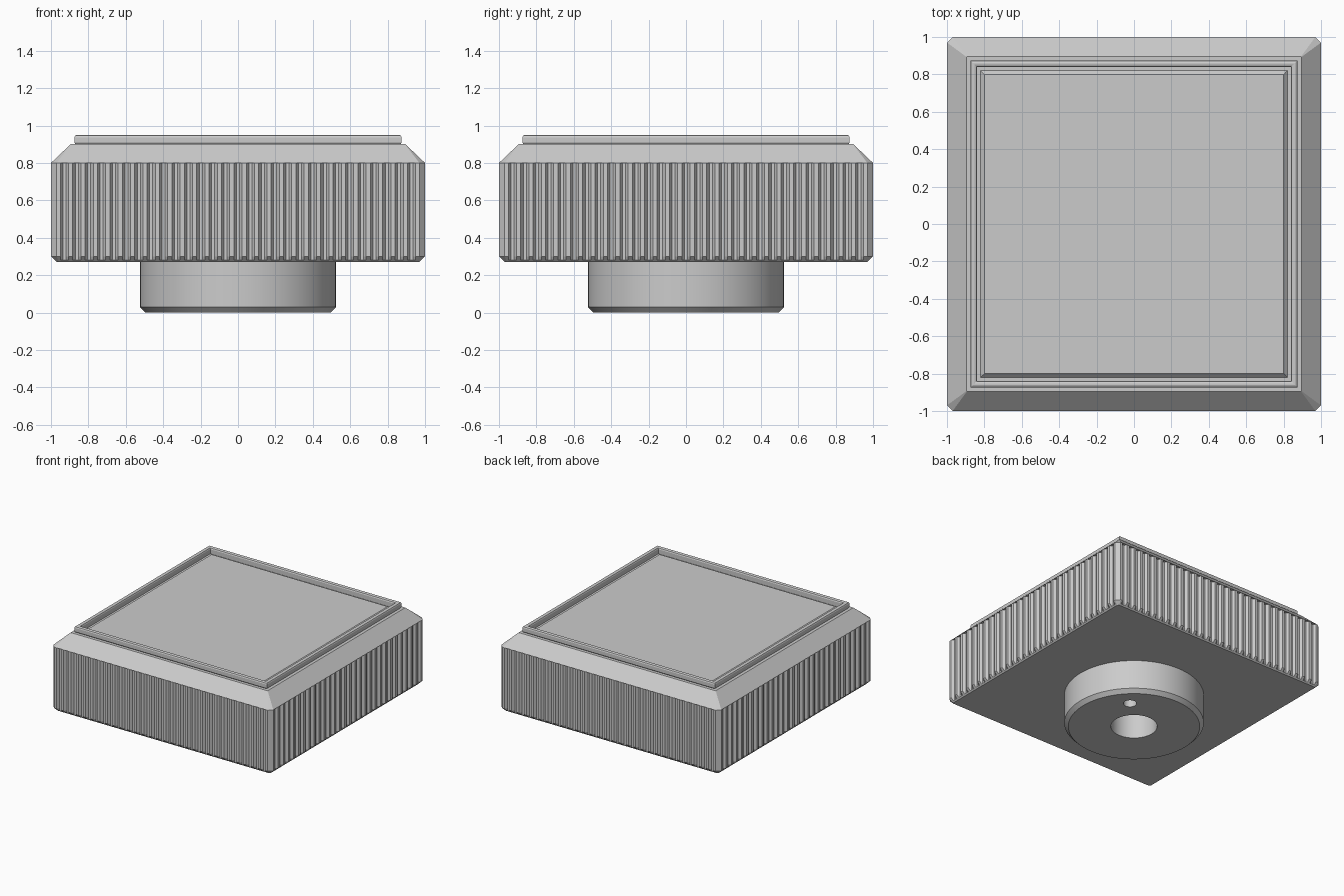
import bpy, bmesh, math

if "Cube" in bpy.data.objects:
    bpy.data.objects.remove(bpy.data.objects["Cube"])

GROOVES, PITCH, DEPTH = 29, 0.0663, 0.02


def make_object(name, bm):
    bmesh.ops.remove_doubles(bm, verts=bm.verts, dist=1e-5)
    bmesh.ops.recalc_face_normals(bm, faces=bm.faces)
    mesh = bpy.data.meshes.new(name)
    bm.to_mesh(mesh)
    bm.free()
    obj = bpy.data.objects.new(name, mesh)
    bpy.context.collection.objects.link(obj)
    return obj


def loft(name, loops, ring=False):
    """Skin matching loops of points; cap the ends, or join last to first."""
    bm = bmesh.new()
    rows = [[bm.verts.new(p) for p in loop] for loop in loops]
    pairs = list(zip(rows, rows[1:])) + ([(rows[-1], rows[0])] if ring else [])
    n = len(rows[0])
    for a, b in pairs:
        for i in range(n):
            j = (i + 1) % n
            bm.faces.new((a[i], a[j], b[j], b[i]))
    if not ring:
        bm.faces.new(rows[0])
        bm.faces.new(rows[-1])
    return make_object(name, bm)


def four_sides(side, z):
    """Repeat one side's (along, outward) points round the square."""
    pts = []
    for k in range(4):
        c, s = round(math.cos(k * math.pi / 2)), round(math.sin(k * math.pi / 2))
        pts += [(c * t + s * d, s * t - c * d, z) for t, d in side]
    return pts


def fluted(half, z, chamfer, floor):
    """Square outline whose grooves reach no further out than floor."""
    scale = min(1, half / 0.97) if half < 0.95 else 1
    side = [(-half + chamfer, half)]
    for i in range(GROOVES):
        x = (i - (GROOVES - 1) / 2) * PITCH
        low = min(half, floor)
        side += [((x - 0.022) * scale, half), ((x - 0.008) * scale, low),
                 ((x + 0.008) * scale, low), ((x + 0.022) * scale, half)]
    side.append((half - chamfer, half))
    return four_sides(side, z)


def square(half, z):
    return four_sides([(-half, half)], z)


def lathe(name, profile, x=0, y=0, n=64):
    return loft(name, [[(x + r * math.cos(2 * math.pi * i / n),
                         y + r * math.sin(2 * math.pi * i / n), z)
                        for i in range(n)] for r, z in profile])


def cut(obj, cutter):
    mod = obj.modifiers.new("hole", 'BOOLEAN')
    mod.operation, mod.solver, mod.object = 'DIFFERENCE', 'EXACT', cutter
    bpy.context.view_layer.objects.active = obj
    bpy.ops.object.modifier_apply(modifier=mod.name)


# Fluted grip with chamfered base and sloped shoulder
inner = 1 - DEPTH
grip = loft("grip", [
    fluted(0.97, 0.27, 0.012, inner), fluted(inner, 0.28, 0.018, inner),
    fluted(1.0, 0.30, 0.03, inner), fluted(1.0, 0.80, 0.03, inner),
    fluted(1.0, 0.80, 0.03, 1.0), fluted(0.895, 0.90, 0.002, 1.0)])

# Rounded rim around the top
rim_profile = [(0.866, 0.895), (0.875, 0.91), (0.875, 0.937), (0.871, 0.946),
               (0.862, 0.95), (0.852, 0.95), (0.843, 0.946), (0.839, 0.937),
               (0.839, 0.895)]
loft("rim", [square(h, z) for h, z in rim_profile], ring=True)

# Inset top panel with bevelled edge
loft("top_panel", [square(0.83, 0.89), square(0.80, 0.92)])

# Round stem below the grip
stem = lathe("stem", [(0.495, 0), (0.525, 0.03), (0.525, 0.27)], n=96)

# Central bore and small offset pin hole
bore = lathe("bore_cutter", [(0.174, -0.1), (0.174, 0.55)])
pin = lathe("pin_cutter", [(0.05, -0.1), (0.05, 0.2)], 0.245, 0.245, 32)
for obj, cutter in ((stem, bore), (stem, pin), (grip, bore)):
    cut(obj, cutter)
for cutter in (bore, pin):
    bpy.data.objects.remove(cutter)

# Smooth the round stem, keep its edges crisp
bpy.ops.object.select_all(action='DESELECT')
stem.select_set(True)
bpy.context.view_layer.objects.active = stem
bpy.ops.object.shade_smooth_by_angle(angle=math.radians(30))
